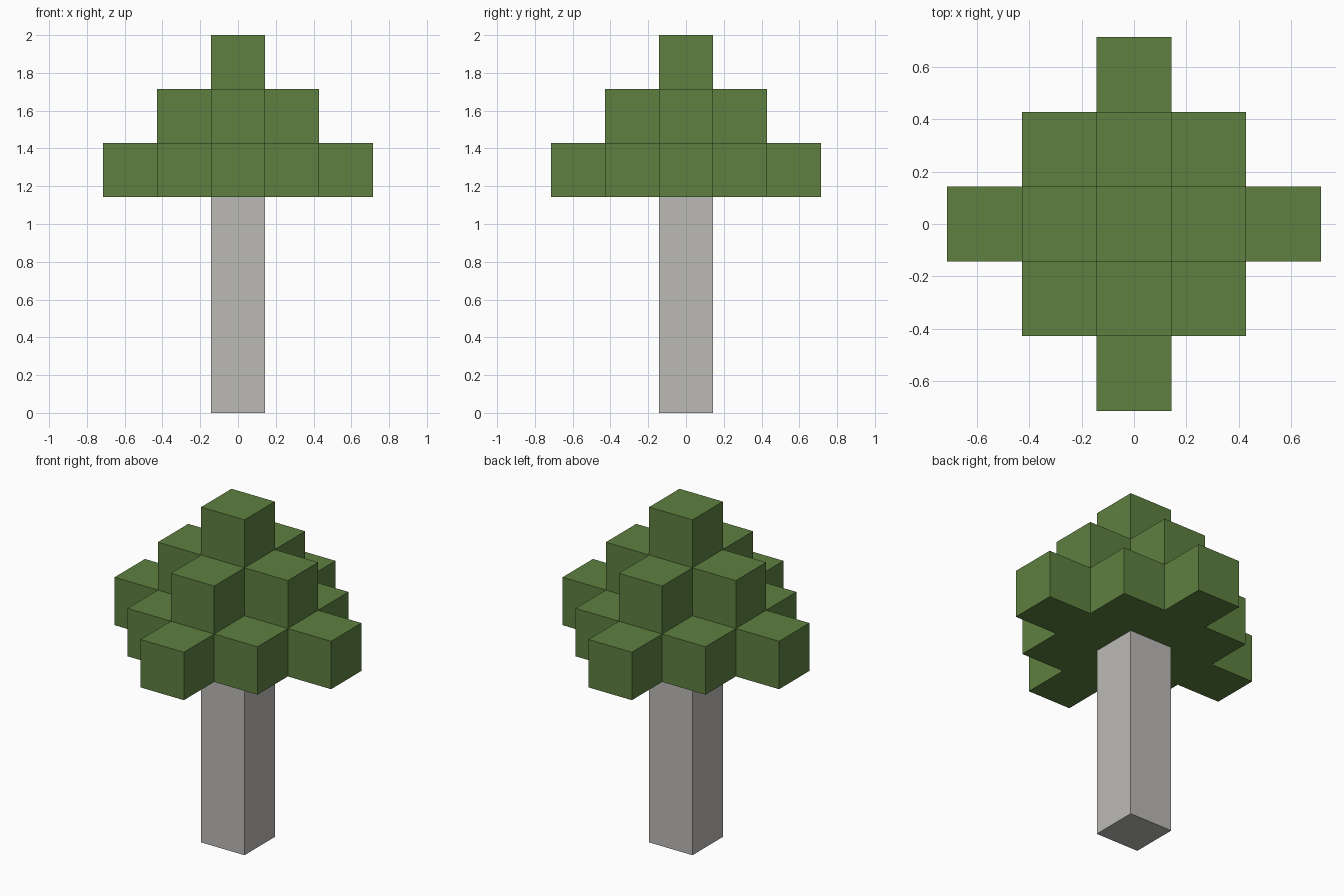
import bpy
import bmesh
from mathutils import Matrix, Vector

CELL = 2 / 7          # edge length of one block
TRUNK_CELLS = 4       # trunk height in blocks

if "Cube" in bpy.data.objects:
    bpy.data.objects.remove(bpy.data.objects["Cube"], do_unlink=True)


def make_material(name, rgb):
    mat = bpy.data.materials.new(name)
    mat.use_nodes = True
    color = (*rgb, 1)
    mat.diffuse_color = color
    mat.node_tree.nodes["Principled BSDF"].inputs["Base Color"].default_value = color
    return mat


def add_object(name, bm, mat):
    mesh = bpy.data.meshes.new(name)
    bm.to_mesh(mesh)
    bm.free()
    mesh.materials.append(mat)
    obj = bpy.data.objects.new(name, mesh)
    bpy.context.collection.objects.link(obj)
    return obj


def block_shell(cells):
    """Outer skin of a set of grid blocks, without the faces between neighbours."""
    bm = bmesh.new()
    for cell in cells:
        for axis in range(3):
            for sign in (-1, 1):
                n = Vector([sign if i == axis else 0 for i in range(3)])
                if tuple(int(c + d) for c, d in zip(cell, n)) in cells:
                    continue
                u = Vector([1 if i == (axis + 1) % 3 else 0 for i in range(3)])
                v = n.cross(u)
                mid = Vector(cell) + n / 2
                corners = [mid + (a * u + b * v) / 2
                           for a, b in ((-1, -1), (1, -1), (1, 1), (-1, 1))]
                bm.faces.new([bm.verts.new(p * CELL) for p in corners])
    bmesh.ops.remove_doubles(bm, verts=bm.verts, dist=CELL / 100)
    return bm


leaf_green = make_material("leaf green", (0.112, 0.216, 0.051))
bark_grey = make_material("bark grey", (0.503, 0.491, 0.468))

# Trunk: one square column
height = TRUNK_CELLS * CELL
bm = bmesh.new()
bmesh.ops.create_cube(bm, size=1, matrix=Matrix.Translation((0, 0, height / 2))
                      @ Matrix.Diagonal((CELL, CELL, height, 1)))
add_object("trunk", bm, bark_grey)

# Foliage: stepped diamonds that shrink by one block per layer
cells = {(x, y, layer)
         for layer in range(3)
         for x in range(-2, 3)
         for y in range(-2, 3)
         if abs(x) + abs(y) <= 2 - layer}
foliage = block_shell(cells)
bmesh.ops.translate(foliage, verts=foliage.verts,
                    vec=(0, 0, height + CELL / 2))
add_object("foliage", foliage, leaf_green)
